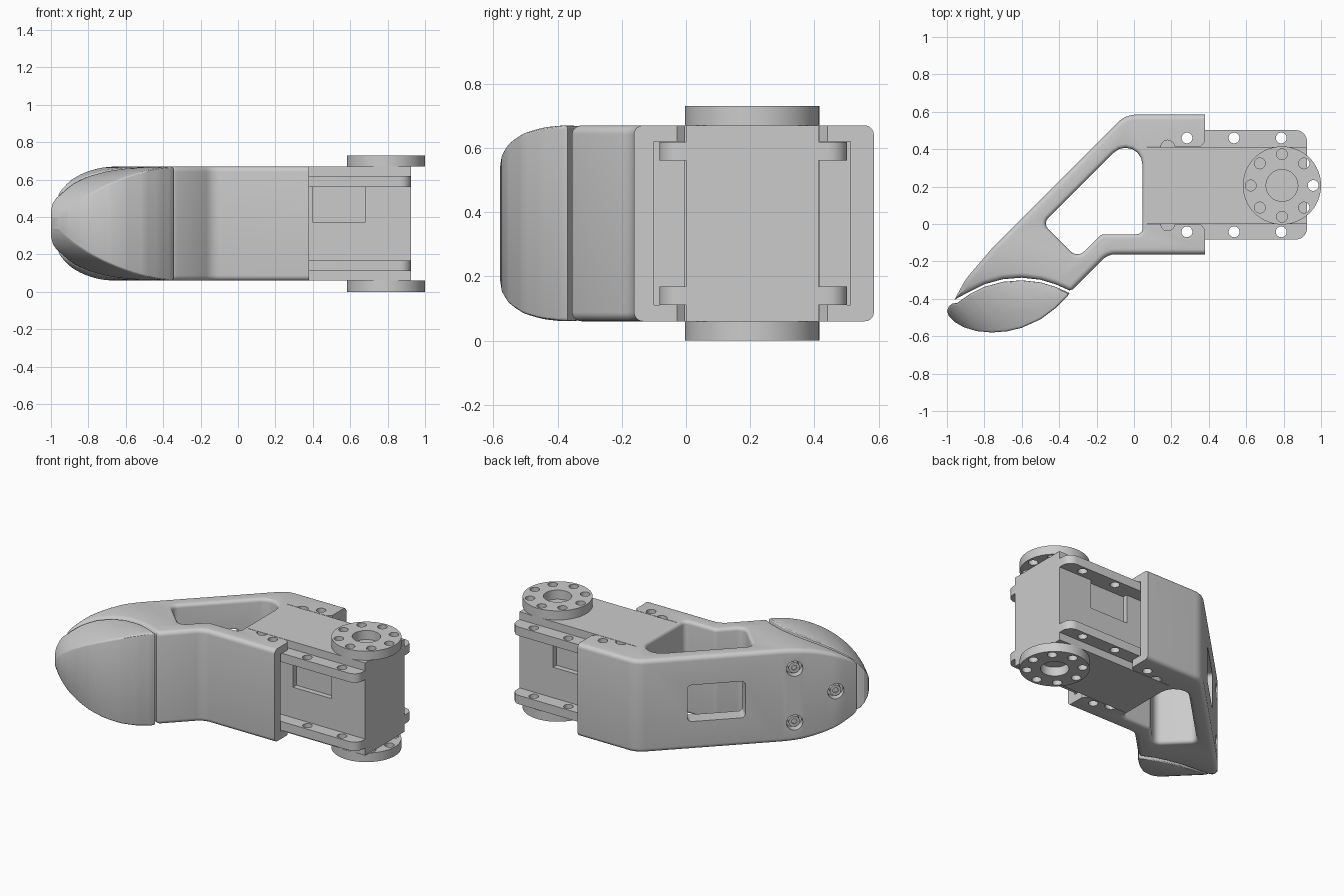
import bpy, bmesh, math
from mathutils import Vector, Matrix

if "Cube" in bpy.data.objects:
    bpy.data.objects.remove(bpy.data.objects["Cube"], do_unlink=True)

grey = bpy.data.materials.new("plain_grey")
grey.use_nodes = True
grey.diffuse_color = (0.6, 0.6, 0.6, 1)
grey.node_tree.nodes["Principled BSDF"].inputs["Base Color"].default_value = (0.6, 0.6, 0.6, 1)

MID, HALF = 0.365, 0.305      # middle height and half thickness
LOW, TOP = MID - HALF, MID + HALF


def finish(name, bm):
    bmesh.ops.recalc_face_normals(bm, faces=bm.faces)
    mesh = bpy.data.meshes.new(name)
    bm.to_mesh(mesh)
    bm.free()
    mesh.materials.append(grey)
    obj = bpy.data.objects.new(name, mesh)
    bpy.context.collection.objects.link(obj)
    return obj


def rounded(corners, steps=6):
    """Outline from (x, y, radius) corners, counter-clockwise."""
    out = []
    for i, (x, y, r) in enumerate(corners):
        p = Vector((x, y))
        if r == 0:
            out.append(p)
            continue
        a = (Vector(corners[i - 1][:2]) - p).normalized()
        b = (Vector(corners[(i + 1) % len(corners)][:2]) - p).normalized()
        half = math.acos(a.dot(b)) / 2
        c = p + (a + b).normalized() * r / math.sin(half)
        u, v = p + a * r / math.tan(half) - c, p + b * r / math.tan(half) - c
        sweep = math.pi - 2 * half
        for k in range(steps + 1):
            t = sweep * k / steps
            out.append(c + (u * math.sin(sweep - t) + v * math.sin(t)) / math.sin(sweep))
    area = sum(out[i - 1].x * out[i].y - out[i - 1].y * out[i].x for i in range(len(out)))
    return out if area > 0 else out[::-1]


def offset(pts, d):
    out = []
    for i, p in enumerate(pts):
        e = (p - pts[i - 1]).normalized()
        f = (pts[(i + 1) % len(pts)] - p).normalized()
        n, m = Vector((e.y, -e.x)), Vector((f.y, -f.x))
        out.append(p + (n + m) * d / max(1 + n.dot(m), 0.4))
    return out


def loft(pts, levels):
    """Stack offset copies of an outline at (z, offset) levels."""
    bm = bmesh.new()
    rings = [[bm.verts.new((p.x, p.y, z)) for p in offset(pts, d)] for z, d in levels]
    n = len(pts)
    for lo, hi in zip(rings, rings[1:]):
        for i in range(n):
            bm.faces.new((lo[i], lo[(i + 1) % n], hi[(i + 1) % n], hi[i]))
    bm.faces.new(rings[0][::-1])
    bm.faces.new(rings[-1])
    return bm


def rim_levels(r, sign, steps=5):
    """Levels from bottom to top with a rounded rim, inward or outward."""
    up = []
    for k in range(steps + 1):
        t = math.pi / 2 * k / steps
        up.append((HALF - r + r * math.sin(t), sign * r * (1 - math.cos(t))))
    if sign > 0:
        up.append((HALF + 0.02, r))
    return [(MID - h, d) for h, d in up[::-1]] + [(MID + h, d) for h, d in up]


def taper_tip(bm):
    """Thin the body elliptically towards the fingertip corner."""
    axis, start, reach = Vector((-1, -1, 0)).normalized(), 0.5, 0.55
    for k in range(0, 18):
        d = start + reach * math.sin(math.radians(5 * k))
        bmesh.ops.bisect_plane(bm, geom=bm.verts[:] + bm.edges[:] + bm.faces[:],
                               plane_co=axis * d, plane_no=axis, dist=1e-5)
    for v in bm.verts:
        t = min(max((v.co.dot(axis) - start) / reach, 0), 0.995)
        v.co.z = MID + (v.co.z - MID) * math.sqrt(1 - t * t)


def box(name, x, y, z):
    bm = bmesh.new()
    bmesh.ops.create_cube(bm, size=1)
    for v in bm.verts:
        v.co = [lo + (c + 0.5) * (hi - lo) for c, (lo, hi) in zip(v.co, (x, y, z))]
    return finish(name, bm)


def cylinder(name, centre, r, depth, axis=(0, 0, 1), sides=32):
    bm = bmesh.new()
    turn = Vector((0, 0, 1)).rotation_difference(Vector(axis)).to_matrix().to_4x4()
    bmesh.ops.create_cone(bm, cap_ends=True, segments=sides, radius1=r, radius2=r,
                          depth=depth, matrix=Matrix.Translation(centre) @ turn)
    return finish(name, bm)


def cut(target, cutter):
    mod = target.modifiers.new("cut", 'BOOLEAN')
    mod.operation, mod.solver, mod.object = 'DIFFERENCE', 'EXACT', cutter
    with bpy.context.temp_override(object=target, active_object=target):
        bpy.ops.object.modifier_apply(modifier=mod.name)
    bpy.data.objects.remove(cutter, do_unlink=True)


# Curve where the finger body meets the pad
seam = [(-0.88, -0.362), (-0.8, -0.322), (-0.7, -0.295), (-0.6, -0.287),
        (-0.5, -0.298), (-0.42, -0.322), (-0.345, -0.355)]

# Finger body
body_outline = rounded(
    [(0.45, 0.585, 0), (-0.045, 0.585, 0.14), (-0.75, -0.12, 0.4), (-0.9, -0.295, 0.3), (-0.96, -0.405, 0)]
    + [(x, y, 0) for x, y in seam]
    + [(-0.325, -0.348, 0), (-0.14, -0.162, 0.1), (0.45, -0.162, 0)])
bm = loft(body_outline, rim_levels(0.028, -1))
taper_tip(bm)
finger_body = finish("finger_body", bm)
cut(finger_body, box("end_cut", (0.38, 0.6), (-1, 1), (-1, 2)))

# Large side opening with rounded rim
window = rounded([(0.045, 0.535, 0.09), (-0.4875, 0.0025, 0.04), (-0.3025, -0.1825, 0.05),
                  (-0.175, -0.055, 0.04), (0.045, -0.055, 0.03)])
cut(finger_body, finish("window_cut", loft(window, rim_levels(0.022, 1))))

# Servo pocket, flange pocket and chamfered mouth
SY0, SY1, CY = 0.0, 0.412, 0.206
cut(finger_body, box("servo_pocket", (0.07, 0.6), (SY0 - 0.003, SY1 + 0.003), (-1, 2)))
cut(finger_body, box("flange_pocket", (0.13, 0.6), (-0.1, 0.512), (0.11, 0.62)))
mouth = [Vector(p) for p in ((0.355, SY0), (0.39, SY0 - 0.04), (0.39, SY1 + 0.04), (0.355, SY1))]
cut(finger_body, finish("mouth_cut", loft(mouth, [(-0.1, 0), (0.9, 0)])))
HOLE_Y = (-0.042, 0.46)
for y, edge in zip(HOLE_Y, (SY0, SY1)):
    cut(finger_body, cylinder("bolt_cut", (0.283, y, MID), 0.029, 1))
    cut(finger_body, cylinder("relief_cut", (0.18, edge, MID), 0.036, 1))

# Opening through the sloped back wall
out = Vector((-1, 1, 0)).normalized()
along = Vector((1, 1, 0)).normalized()
slot = rounded([(-0.175, -0.12, 0.025), (0.175, -0.12, 0.025), (0.175, 0.12, 0.025), (-0.175, 0.12, 0.025)])
bm = loft(slot, [(-0.13, 0), (0.12, 0)])
frame = Matrix((along, (0, 0, 1), out)).transposed().to_4x4()
bm.transform(Matrix.Translation((-0.39, 0.24, MID)) @ frame)
cut(finger_body, finish("back_slot_cut", bm))

# Counterbored screws in the back
for x, y, dz in ((-0.725, -0.095, 0.177), (-0.725, -0.095, -0.177), (-0.893, -0.285, 0)):
    spot = Vector((x, y, MID + dz))
    cut(finger_body, cylinder("bore_cut", spot + out * 0.06, 0.05, 0.22, out))
    screw = cylinder("screw_head", spot - out * 0.035, 0.034, 0.04, out, 24)
    cut(screw, cylinder("socket_cut", spot, 0.018, 0.05, out, 6))

# Finger pad
pad_outline = rounded(
    [(-0.945, -0.422, 0)] + [(x, y - 0.014, 0) for x, y in seam]
    + [(x, y, 0) for x, y in ((-0.358, -0.39), (-0.42, -0.45), (-0.5, -0.51), (-0.6, -0.555), (-0.68, -0.574),
                              (-0.76, -0.58), (-0.84, -0.573), (-0.91, -0.552), (-0.96, -0.523),
                              (-0.99, -0.492), (-1.0, -0.465), (-0.99, -0.44), (-0.97, -0.425))])
bm = loft(pad_outline, rim_levels(0.012, -1, 3))
taper_tip(bm)
finish("finger_pad", bm)

# Servo case with a shallow recess on each side
servo = box("servo_case", (0.07, 0.925), (SY0, SY1), (LOW, TOP))
for y in (SY0, SY1):
    cut(servo, box("recess_cut", (0.4, 0.68), (y - 0.035, y + 0.035), (0.37, 0.565)))

# Mounting flanges
for name, z in (("lower_flange", 0.14), ("upper_flange", 0.59)):
    for side, y0, y1, hy in (("front", -0.083, 0.005, HOLE_Y[0]), ("back", 0.407, 0.502, HOLE_Y[1])):
        ends = (0.06, 0) if side == "front" else (0, 0.06)
        pts = rounded([(0.14, y0, 0), (0.925, y0, ends[0]), (0.925, y1, ends[1]), (0.14, y1, 0)])
        flange = finish(side + "_" + name, loft(pts, [(z - 0.029, 0), (z + 0.029, 0)]))
        for x in (0.283, 0.535, 0.787):
            cut(flange, cylinder("hole_cut", (x, hy, z), 0.029, 0.2))

# Round horns above and below the servo
for name, z in (("lower_horn", LOW / 2), ("upper_horn", TOP + 0.03)):
    horn = cylinder(name, (0.791, CY, z), 0.209, 0.06, sides=64)
    cut(horn, cylinder("centre_cut", (0.791, CY, z), 0.085, 0.2))
    for k in range(8):
        a = k * math.pi / 4
        cut(horn, cylinder("hole_cut", (0.791 + 0.167 * math.cos(a), CY + 0.167 * math.sin(a), z), 0.029, 0.2))

# Smooth curved faces, keep edges sharp
for obj in bpy.context.scene.objects:
    if obj.type == 'MESH':
        with bpy.context.temp_override(object=obj, active_object=obj, selected_objects=[obj],
                                       selected_editable_objects=[obj]):
            bpy.ops.object.shade_smooth_by_angle(angle=math.radians(30))
